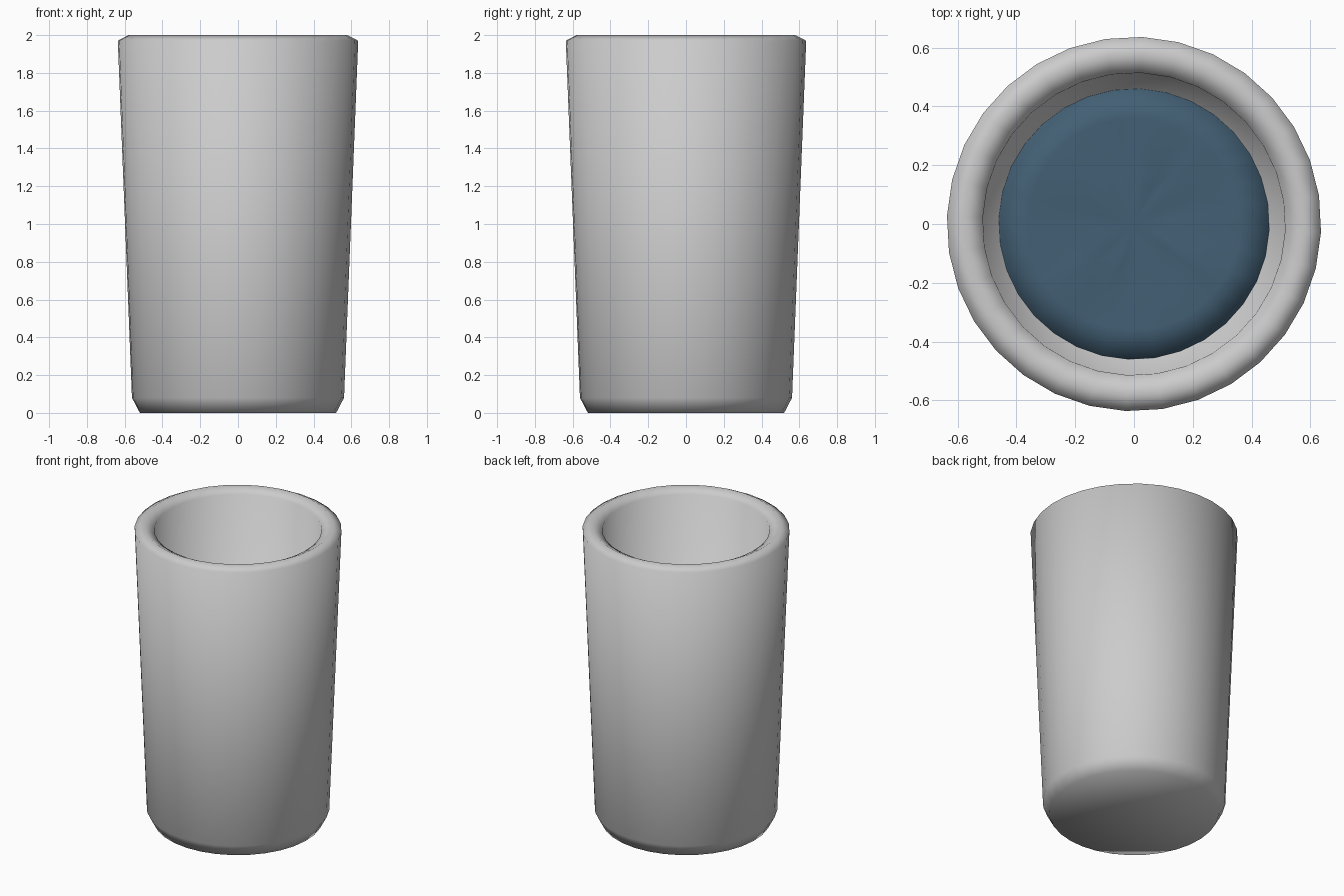
import bpy, bmesh, math, random

if "Cube" in bpy.data.objects:
    bpy.data.objects.remove(bpy.data.objects["Cube"])

SIDES = 32
TURN = math.radians(-2.5)
random.seed(4)


def lathe(name, profile, ripple_from=None):
    """Revolve (radius, z) points; radius 0 makes a closing pole."""
    bm = bmesh.new()
    rings = []
    for i, (r, z) in enumerate(profile):
        if r == 0:
            rings.append([bm.verts.new((0, 0, z))])
            continue
        amp = 0.006 if ripple_from is not None and i >= ripple_from else 0
        rings.append([bm.verts.new((r * math.cos(TURN + math.tau * k / SIDES),
                                    r * math.sin(TURN + math.tau * k / SIDES),
                                    z + random.uniform(-amp, amp)))
                      for k in range(SIDES)])
    for a, b in zip(rings, rings[1:]):
        for k in range(SIDES):
            n = (k + 1) % SIDES
            if len(a) == 1:
                bm.faces.new((a[0], b[n], b[k]))
            elif len(b) == 1:
                bm.faces.new((a[k], a[n], b[0]))
            else:
                bm.faces.new((a[k], a[n], b[n], b[k]))
    bmesh.ops.recalc_face_normals(bm, faces=bm.faces)
    for f in bm.faces:
        f.smooth = True
    mesh = bpy.data.meshes.new(name)
    bm.to_mesh(mesh)
    bm.free()
    obj = bpy.data.objects.new(name, mesh)
    bpy.context.collection.objects.link(obj)
    return obj


# Tapered tumbler with chamfered foot, rounded rim and hollow inside
lathe("tumbler", [(0, 0), (0.52, 0), (0.562, 0.08), (0.637, 1.97), (0.58, 2.0),
                  (0.515, 1.965), (0.443, 0.14), (0, 0.14)])

# Rippled drink filling the lower part of the tumbler
drink = lathe("drink", [(0, 0.15), (0.441, 0.15), (0.459, 0.58), (0.463, 0.6),
                        (0.36, 0.6), (0.24, 0.6), (0.12, 0.6), (0, 0.6)],
              ripple_from=3)
mat = bpy.data.materials.new("dark_blue_liquid")
mat.diffuse_color = (0.055, 0.115, 0.175, 1)
mat.use_nodes = True
mat.node_tree.nodes["Principled BSDF"].inputs["Base Color"].default_value = mat.diffuse_color
drink.data.materials.append(mat)
